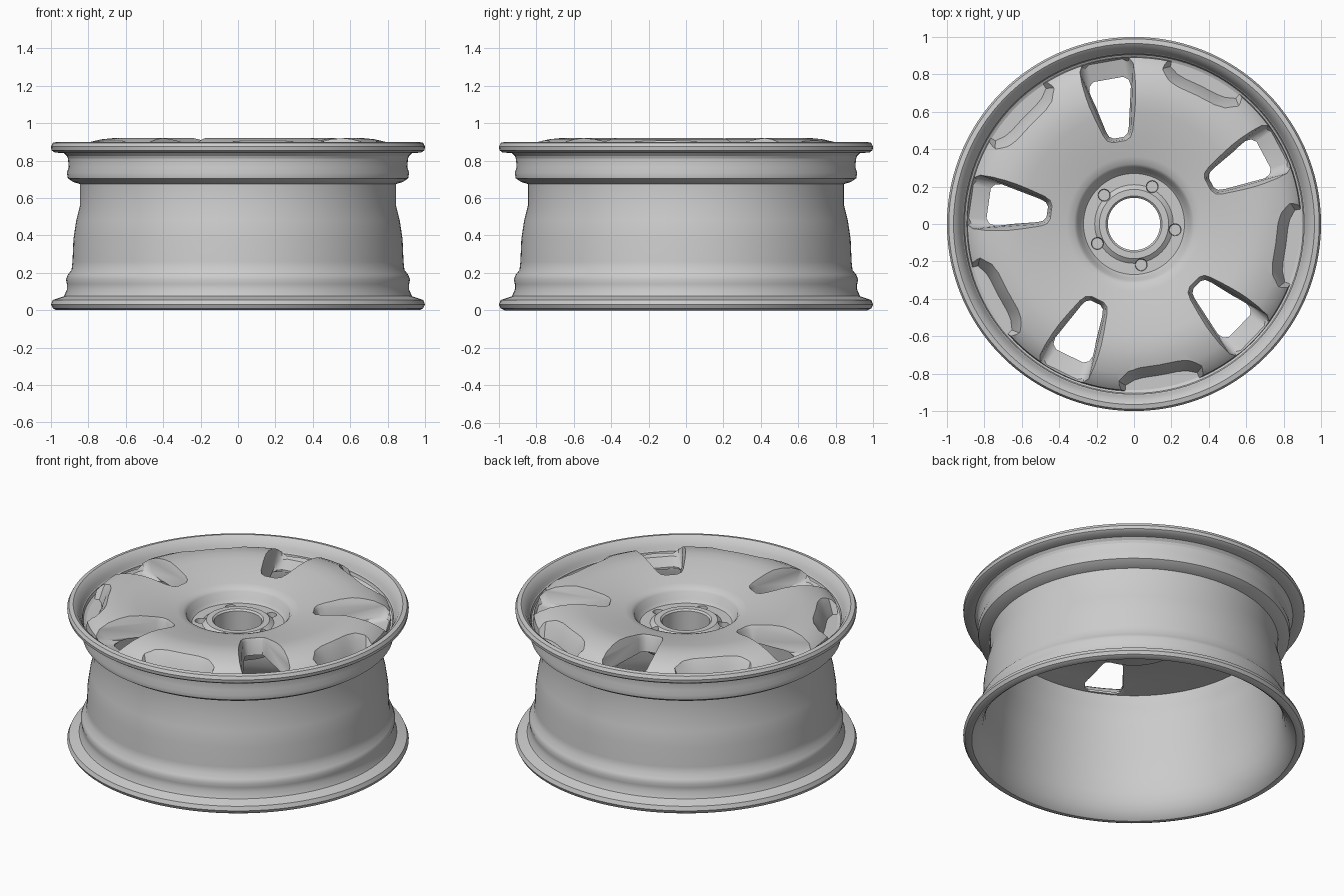
import bpy, bmesh
from math import cos, sin, radians, tau

cube = bpy.data.objects.get("Cube")
if cube:
    bpy.data.objects.remove(cube, do_unlink=True)

alloy = bpy.data.materials.new("grey alloy")
alloy.use_nodes = True
GREY = (0.6, 0.6, 0.6, 1)
alloy.diffuse_color = GREY
alloy.node_tree.nodes["Principled BSDF"].inputs["Base Color"].default_value = GREY

SEGMENTS = 120
SPOKES = 5
WINDOW_ANGLE = 100   # first opening between spokes
SPOKE_ANGLE = 64     # first spoke centre line


def finish(bm, name):
    bmesh.ops.recalc_face_normals(bm, faces=bm.faces)
    mesh = bpy.data.meshes.new(name)
    bm.to_mesh(mesh)
    bm.free()
    mesh.materials.append(alloy)
    obj = bpy.data.objects.new(name, mesh)
    bpy.context.collection.objects.link(obj)
    return obj


def lathe(name, profile):
    """Turn a closed (radius, height) outline around the axle."""
    bm = bmesh.new()
    rings = []
    for i in range(SEGMENTS):
        a = tau * i / SEGMENTS
        rings.append([bm.verts.new((r * cos(a), r * sin(a), z)) for r, z in profile])
    n = len(profile)
    for i, ring in enumerate(rings):
        after = rings[(i + 1) % SEGMENTS]
        for j in range(n):
            k = (j + 1) % n
            bm.faces.new((ring[j], after[j], after[k], ring[k]))
    return finish(bm, name)


def loft(name, sections, angle):
    """Closed solid through stacked outlines; each is (height, [(along, across)])."""
    bm = bmesh.new()
    c, s = cos(radians(angle)), sin(radians(angle))
    rings = [[bm.verts.new((u * c - v * s, u * s + v * c, z)) for u, v in outline]
             for z, outline in sections]
    n = len(rings[0])
    for low, high in zip(rings, rings[1:]):
        for j in range(n):
            k = (j + 1) % n
            bm.faces.new((low[j], low[k], high[k], high[j]))
    bm.faces.new(rings[0])
    bm.faces.new(rings[-1])
    return finish(bm, name)


def window_outline(tip, outer, w_tip, w_out):
    """Rounded wedge, narrow towards the hub."""
    shoulder = tip + 0.05
    half = [(tip, w_tip * 0.45), (tip + 0.015, w_tip * 0.8), (shoulder, w_tip),
            (outer - 0.07, w_out), (outer - 0.02, w_out * 0.92), (outer, w_out * 0.7)]
    return half + [(u, -v) for u, v in reversed(half)]


def pocket_outline(inner, outer, half_angle):
    """Curved slot following the rim, its inner edge easing out at both ends."""
    steps = [i / 4 - 1 for i in range(9)]
    out = [(outer * cos(radians(half_angle * t)), outer * sin(radians(half_angle * t)))
           for t in steps]
    back = []
    for t in reversed(steps):
        r = inner + (outer - inner) * 0.4 * t ** 4
        back.append((r * cos(radians(half_angle * t)), r * sin(radians(half_angle * t))))
    return out + back


def circle(centre, radius):
    return [(centre + radius * cos(tau * i / 16), radius * sin(tau * i / 16))
            for i in range(16)]


def cut(target, cutter):
    mod = target.modifiers.new("cut", "BOOLEAN")
    mod.operation = "DIFFERENCE"
    mod.solver = "EXACT"
    mod.object = cutter
    bpy.context.view_layer.objects.active = target
    bpy.ops.object.modifier_apply(modifier=mod.name)
    bpy.data.objects.remove(cutter, do_unlink=True)


# Barrel with both lips: outside going up, then inside going down
barrel = lathe("rim_barrel", [
    (0.97, 0.0), (0.99, 0.01), (1.0, 0.03), (0.99, 0.055), (0.96, 0.065),
    (0.93, 0.075), (0.915, 0.11), (0.915, 0.14), (0.92, 0.165), (0.91, 0.19),
    (0.89, 0.215), (0.885, 0.26), (0.88, 0.38), (0.865, 0.48), (0.845, 0.56),
    (0.845, 0.675), (0.88, 0.685), (0.91, 0.705), (0.915, 0.735), (0.905, 0.765),
    (0.91, 0.82), (0.93, 0.84), (0.98, 0.843), (0.997, 0.855), (1.0, 0.875),
    (0.99, 0.895), (0.965, 0.9), (0.945, 0.885), (0.925, 0.85), (0.905, 0.8),
    (0.87, 0.78), (0.82, 0.78), (0.795, 0.77), (0.795, 0.745), (0.81, 0.69),
    (0.82, 0.62), (0.825, 0.54), (0.85, 0.42), (0.86, 0.25), (0.87, 0.15),
    (0.885, 0.09), (0.905, 0.05), (0.93, 0.015), (0.95, 0.0)])

# Thin dished face with sunken hub and centre bore
face = lathe("spoke_face", [
    (0.14, 0.64), (0.14, 0.79), (0.15, 0.8), (0.185, 0.8), (0.21, 0.78),
    (0.27, 0.78), (0.288, 0.8), (0.303, 0.842), (0.32, 0.858), (0.36, 0.868),
    (0.48, 0.892), (0.6, 0.914), (0.67, 0.92), (0.73, 0.914), (0.8, 0.898),
    (0.86, 0.87), (0.89, 0.84), (0.895, 0.79), (0.87, 0.76), (0.81, 0.755),
    (0.7, 0.785), (0.5, 0.79), (0.35, 0.76), (0.27, 0.66)])

for i in range(SPOKES):
    turn = 360 / SPOKES * i
    # Flared opening between two spokes
    through = window_outline(0.47, 0.785, 0.06, 0.115)
    cut(face, loft("window_cutter", [
        (0.5, through), (0.775, through),
        (0.8, window_outline(0.465, 0.88, 0.065, 0.13)),
        (0.87, window_outline(0.455, 0.92, 0.072, 0.145)),
        (0.96, window_outline(0.41, 0.94, 0.1, 0.19))], WINDOW_ANGLE + turn))
    # Scooped slot at the spoke end
    cut(face, loft("pocket_cutter", [
        (0.79, pocket_outline(0.82, 0.93, 13)),
        (0.86, pocket_outline(0.795, 0.93, 15)),
        (0.96, pocket_outline(0.73, 0.93, 18))], SPOKE_ANGLE + turn))
    # Wheel bolt recess in the hub
    cut(face, loft("bolt_cutter", [
        (0.74, circle(0.222, 0.03)), (0.84, circle(0.222, 0.036))], SPOKE_ANGLE + turn))

for obj in (barrel, face):
    bpy.ops.object.select_all(action="DESELECT")
    obj.select_set(True)
    bpy.context.view_layer.objects.active = obj
    bpy.ops.object.shade_smooth_by_angle(angle=radians(35))
